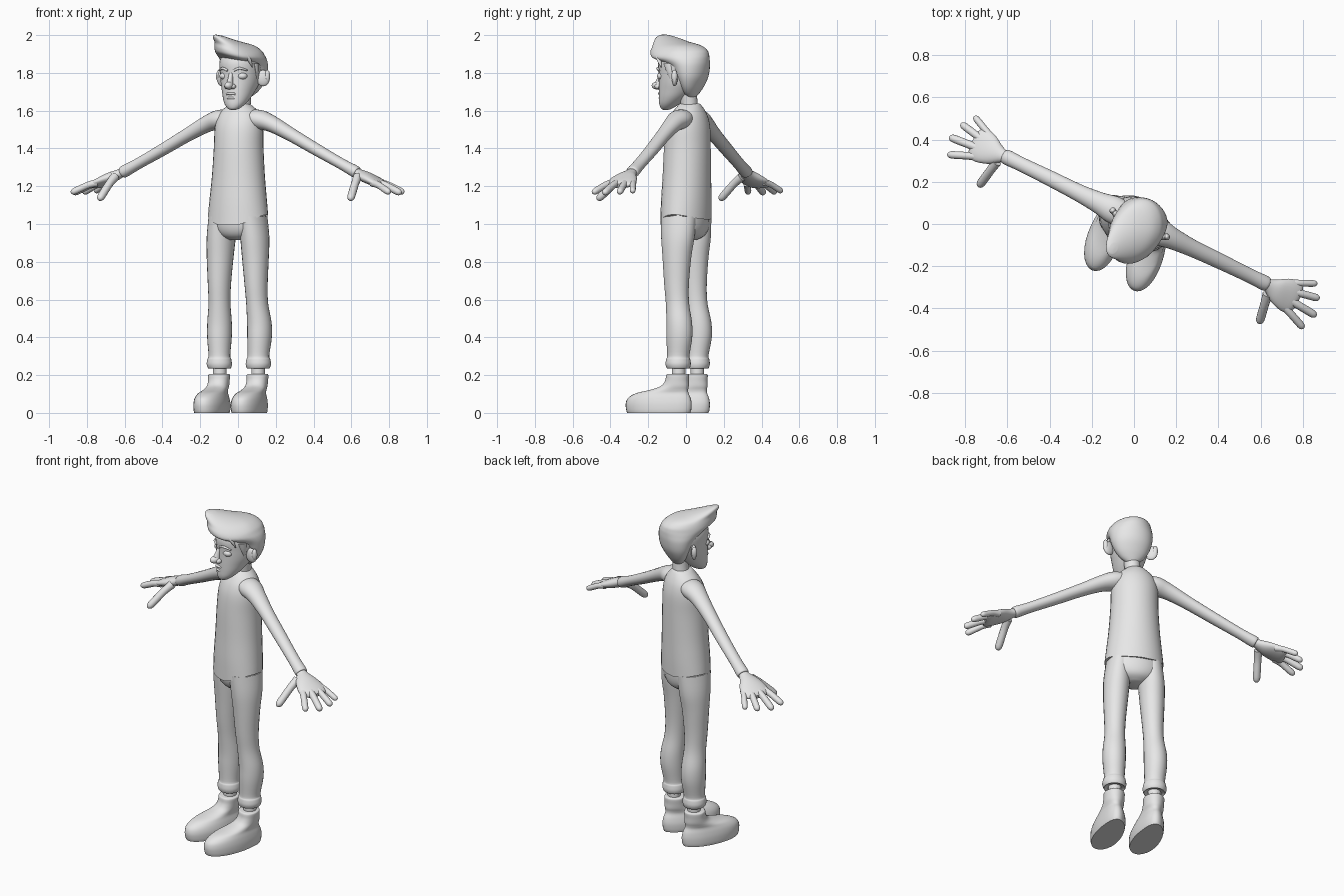
import bpy, bmesh, math
from mathutils import Vector, Matrix

TURN = Matrix.Rotation(math.radians(-26), 4, 'Z')   # the figure stands turned
grey = bpy.data.materials.new("plain_grey")
grey.diffuse_color = (0.8, 0.8, 0.8, 1)


def finish(name, bm, warp=None):
    for v in bm.verts:
        if warp:
            v.co = warp(v.co.copy())
        v.co = TURN @ v.co
    bmesh.ops.recalc_face_normals(bm, faces=bm.faces)
    me = bpy.data.meshes.new(name)
    bm.to_mesh(me)
    bm.free()
    me.materials.append(grey)
    ob = bpy.data.objects.new(name, me)
    bpy.context.collection.objects.link(ob)
    bpy.ops.object.select_all(action='DESELECT')
    ob.select_set(True)
    bpy.context.view_layer.objects.active = ob
    bpy.ops.object.shade_smooth_by_angle(angle=math.radians(50))
    return ob


def spline(rows, n):
    """Catmull-Rom through rows of numbers."""
    p = [Vector(r) for r in rows]
    p = [p[0]] + p + [p[-1]]
    out = []
    for i in range(1, len(p) - 2):
        a, b, c, d = p[i - 1:i + 3]
        for k in range(n):
            t = k / n
            out.append(0.5 * (2 * b + (c - a) * t + (2 * a - 5 * b + 4 * c - d) * t * t
                              + (3 * b - a - 3 * c + d) * t ** 3))
    return out + [p[-1]]


def loft(name, rows, n=4, seg=24, flat=True, warp=None, egg=0):
    """Rows are x, y, z, radius across, radius through; flat keeps rings level."""
    rows = spline(rows, n)
    bm = bmesh.new()
    rings = []
    for i, r in enumerate(rows):
        c = Vector(r[:3])
        u, w = Vector((1, 0, 0)), Vector((0, 1, 0))
        if not flat:
            t = Vector(rows[min(i + 1, len(rows) - 1)][:3]) - Vector(rows[max(i - 1, 0)][:3])
            t.normalize()
            u = Vector((0, 0, 1)).cross(t).normalized()
            w = t.cross(u)
        ring = []
        for k in range(seg):
            a = 2 * math.pi * k / seg
            wide = r[3] * (1 - egg * math.sin(a))
            ring.append(bm.verts.new(c + u * wide * math.cos(a) + w * r[4] * math.sin(a)))
        rings.append(ring)
    for a, b in zip(rings, rings[1:]):
        for k in range(seg):
            j = (k + 1) % seg
            bm.faces.new((a[k], a[j], b[j], b[k]))
    bm.faces.new(rings[0])
    bm.faces.new(rings[-1])
    return finish(name, bm, warp)


def ball(name, pos, size, turn=0):
    bm = bmesh.new()
    m = Matrix.Translation(pos) @ Matrix.Rotation(turn, 4, 'Z') @ Matrix.Diagonal((*size, 1))
    bmesh.ops.create_uvsphere(bm, u_segments=20, v_segments=12, radius=1, matrix=m)
    return finish(name, bm)


# Shirt body, with a hem that dips at front and back
def hem(co):
    if co.z < 1.12:
        f = (1.12 - co.z) / 0.09
        k = max(-1, min(1, co.y / 0.12))
        co.z += f * (0.02 - (0.055 if k < 0 else 0.025) * k * k)
    return co


loft("shirt", [(0, 0, 1.03, .166, .128), (0, .002, 1.12, .158, .128), (0, .005, 1.25, .144, .125),
               (0, .008, 1.4, .134, .122), (0, .012, 1.5, .132, .115), (0, .016, 1.56, .122, .1),
               (0, .02, 1.6, .098, .08), (0, .022, 1.63, .062, .06), (0, .022, 1.638, .05, .05)],
     seg=32, warp=hem)
loft("neck", [(.005, .025, 1.58, .048, .048), (.015, .025, 1.65, .044, .045),
              (.02, .015, 1.74, .05, .05)])
loft("trouser_seat", [(0, .005, .915, .05, .05), (0, .005, .94, .115, .09),
                      (0, .003, .99, .156, .11), (0, .002, 1.08, .15, .115)])

for s, side in ((1, "left"), (-1, "right")):
    def flip(co, s=s):
        return Vector((co.x * s, co.y, co.z))

    # Sleeve
    loft(side + "_sleeve", [(.05, .018, 1.56, .06, .045), (.12, .018, 1.552, .066, .052),
                            (.19, .018, 1.53, .052, .044), (.3, .018, 1.475, .041, .036),
                            (.45, .02, 1.395, .037, .032), (.6, .02, 1.318, .034, .029),
                            (.68, .02, 1.278, .036, .032), (.692, .02, 1.272, .03, .026)],
         flat=False, warp=flip)
    # Hand: palm, four fingers and a thumb
    loft(side + "_palm", [(.66, .02, 1.285, .026, .022), (.70, .018, 1.268, .032, .024),
                          (.75, .014, 1.247, .062, .029), (.80, .016, 1.226, .08, .026),
                          (.84, .018, 1.209, .076, .021), (.857, .018, 1.202, .05, .012)],
         flat=False, warp=flip)
    digits = (("thumb", (.715, -.02, 1.25), (.738, -.152, 1.137), .021),
              ("index_finger", (.81, -.038, 1.218), (.93, -.088, 1.17), .018),
              ("middle_finger", (.82, .0, 1.218), (.957, -.012, 1.167), .019),
              ("ring_finger", (.815, .043, 1.218), (.936, .066, 1.17), .018),
              ("little_finger", (.79, .074, 1.222), (.896, .123, 1.175), .016))
    for label, a, b, r in digits:
        a, b = Vector(a), Vector(b)
        rows = [(*(a.lerp(b, t) + Vector((0, 0, h))), r * k, r * k) for t, h, k in
                ((0, 0, 1.15), (.35, .006, 1), (.7, .003, 1), (.95, 0, .95), (1.05, 0, .6), (1.08, 0, .15))]
        loft(f"{side}_{label}", rows, n=3, seg=14, flat=False, warp=flip)

    # Trouser leg with a bulging cuff
    loft(side + "_trouser_leg", [(.113, .01, .24, .052, .052), (.114, .01, .236, .06, .06),
                                 (.115, .01, .258, .067, .067), (.115, .01, .285, .063, .064),
                                 (.115, .011, .305, .057, .06), (.118, .018, .4, .064, .07),
                                 (.117, .017, .48, .064, .069), (.111, .004, .58, .057, .063),
                                 (.108, -.003, .68, .06, .067), (.104, -.003, .82, .069, .078),
                                 (.099, 0, .93, .073, .092), (.09, 0, 1.04, .068, .1)], warp=flip)
    # Bare ankle
    loft(side + "_ankle", [(.113, .012, .15, .036, .036), (.113, .012, .25, .036, .036)], n=1, warp=flip)

    # Shoe: round toe, high shaft
    def shoe_shape(co, s=s):
        return Vector((co.x * s - .09 * min(co.y, 0), co.y, co.z))
    loft(side + "_shoe", [(.11, -.1, 0, .076, .176), (.11, -.1, .018, .079, .182),
                          (.11, -.1, .05, .079, .184), (.111, -.096, .08, .073, .174),
                          (.112, -.078, .105, .064, .145), (.113, -.04, .122, .059, .105),
                          (.113, -.008, .142, .057, .076), (.113, .004, .17, .057, .063),
                          (.113, .008, .2, .058, .06), (.113, .008, .206, .05, .052)],
         seg=32, warp=shoe_shape, egg=.13)

# Head
HX = .024
loft("head", [(HX, -.108, 1.604, .012, .012), (HX, -.102, 1.612, .032, .03), (HX, -.086, 1.635, .055, .053),
              (HX, -.062, 1.67, .074, .078), (HX, -.04, 1.71, .088, .1), (HX, -.022, 1.75, .1, .117),
              (HX, -.012, 1.80, .108, .127), (HX, -.006, 1.86, .112, .135), (HX, 0, 1.92, .09, .11),
              (HX, 0, 1.94, .04, .05)], seg=32)
ball("nose", (HX, -.157, 1.733), (.022, .032, .021))
loft("nose_bridge", [(HX, -.128, 1.80, .012, .015), (HX, -.14, 1.77, .013, .018),
                     (HX, -.152, 1.735, .019, .024)], seg=16)
for s, side in ((1, "left"), (-1, "right")):
    ball(side + "_nostril", (HX + s * .018, -.145, 1.728), (.014, .018, .014))
    ball(side + "_eye", (HX + s * .05, -.105, 1.783), (.03, .026, .02))
    ball(side + "_ear", (HX + s * .122, .004, 1.772), (.036, .016, .043), s * .45)
    ball(side + "_ear_rim", (HX + s * .142, .013, 1.782), (.015, .016, .034), s * .45)
    loft(side + "_eyebrow", [(HX + s * .018, -.14, 1.812, .004, .006), (HX + s * .05, -.131, 1.824, .008, .007),
                             (HX + s * .085, -.105, 1.812, .004, .004)], seg=10, flat=False)
for label, z, y in (("upper_lip", 1.69, -.138), ("lower_lip", 1.667, -.133)):
    loft(label, [(HX - .036, y + .022, 1.677, .003, .003), (HX - .018, y + .002, z, .008, .006),
                 (HX, y - .003, z, .01, .007), (HX + .018, y + .002, z, .008, .006),
                 (HX + .036, y + .022, 1.677, .003, .003)], seg=10, flat=False)


# Hair: one swept mass whose fringe rises towards the quiff
def sweep(co):
    if co.z > 1.8:
        co.z -= .2 * (co.x - .02) * max(0, min(1, -co.y / .15)) * min(1, (co.z - 1.8) / .08)
    return co


loft("hair", [(.022, .045, 1.672, .03, .02), (.024, .046, 1.695, .062, .036), (.026, .05, 1.73, .09, .054),
              (.027, .05, 1.78, .112, .078), (.027, .038, 1.835, .122, .1),
              (.026, .008, 1.87, .125, .131), (.022, -.022, 1.895, .123, .158),
              (.016, -.034, 1.92, .114, .158), (.004, -.052, 1.945, .096, .136),
              (-.016, -.094, 1.965, .07, .096), (-.032, -.13, 1.98, .042, .058),
              (-.038, -.148, 1.988, .018, .026)], seg=36, warp=sweep)
loft("hair_lock", [(.075, -.125, 1.93, .006, .006), (.1, -.118, 1.9, .014, .01),
                   (.118, -.1, 1.865, .012, .009), (.126, -.085, 1.83, .002, .002)], seg=12, flat=False)
loft("sideburn", [(.13, -.045, 1.85, .012, .025), (.13, -.035, 1.81, .008, .018),
                  (.126, -.028, 1.77, .003, .006)], seg=12)
